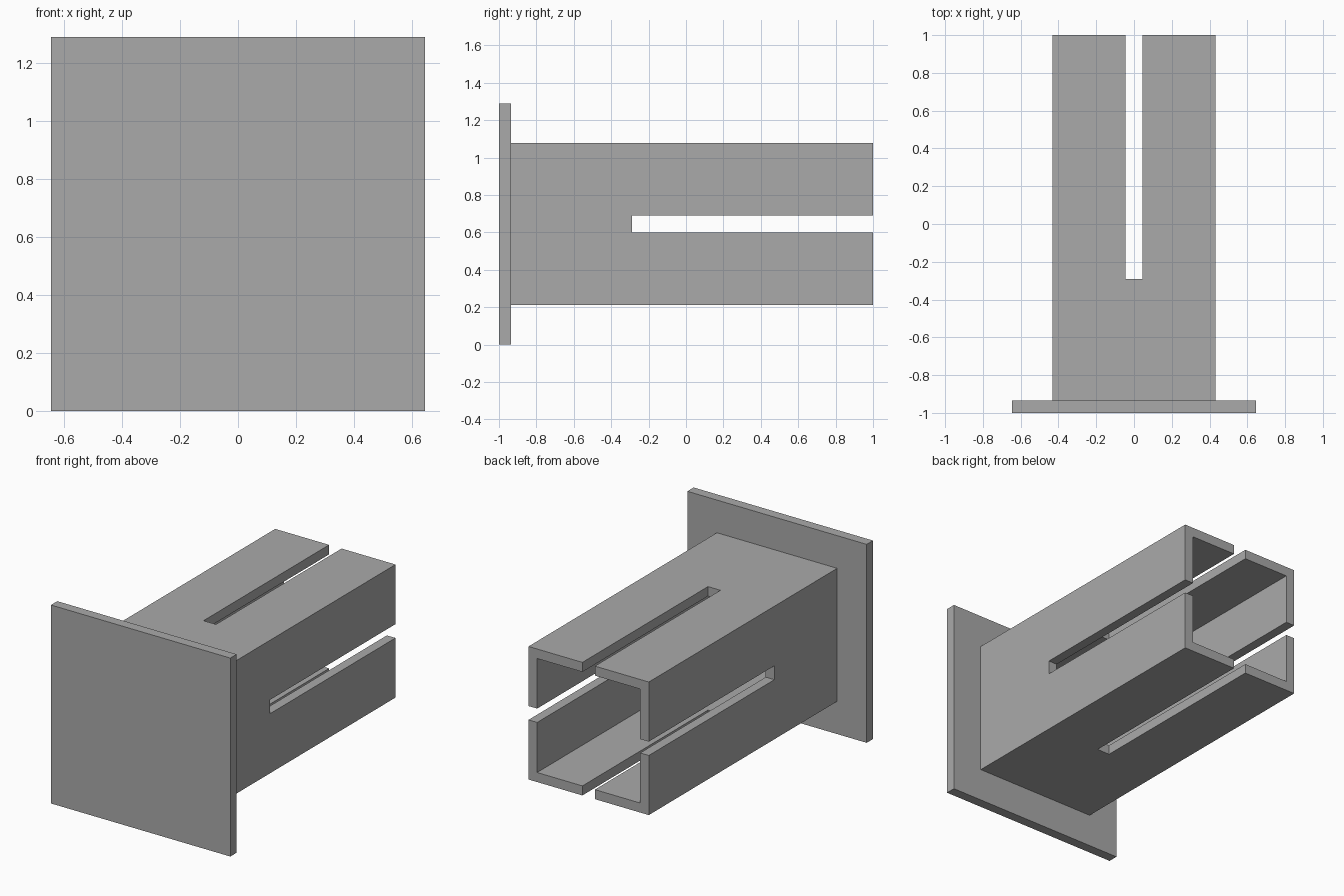
import bpy

# Remove the default cube
default = bpy.data.objects.get("Cube")
if default:
    bpy.data.objects.remove(default, do_unlink=True)

PLATE = 1.29          # side of the square end plate
PLATE_BACK = -0.935   # rear face of the plate
TUBE = 0.865          # outer side of the square tube
WALL = 0.062
SLOT = 0.09
SLOT_START = -0.29
MID_Z = PLATE / 2

grey = bpy.data.materials.new("plain_grey")
grey.use_nodes = True
colour = (0.4, 0.4, 0.4, 1)
grey.diffuse_color = colour
grey.node_tree.nodes["Principled BSDF"].inputs["Base Color"].default_value = colour


def bar(name, width, height, y0, y1):
    """Box centred on the tube axis, running from y0 to y1."""
    bpy.ops.mesh.primitive_cube_add(size=1, location=(0, (y0 + y1) / 2, MID_Z))
    ob = bpy.context.object
    ob.name = name
    ob.scale = (width, y1 - y0, height)
    bpy.ops.object.transform_apply(location=False, rotation=False, scale=True)
    ob.data.materials.append(grey)
    return ob


def cut(target, cutter):
    """Subtract the cutter from the target and discard it."""
    cutter.hide_render = True
    mod = target.modifiers.new(cutter.name, "BOOLEAN")
    mod.operation = "DIFFERENCE"
    mod.solver = "EXACT"
    mod.object = cutter
    bpy.context.view_layer.objects.active = target
    bpy.ops.object.modifier_apply(modifier=mod.name)
    bpy.data.objects.remove(cutter, do_unlink=True)


# Square end plate
bar("end_plate", PLATE, PLATE, -1, PLATE_BACK)

# Hollow square tube, open at the rear
tube = bar("slotted_tube", TUBE, TUBE, PLATE_BACK, 1)
bore = TUBE - 2 * WALL
cut(tube, bar("bore_cutter", bore, bore, PLATE_BACK - 0.1, 1.1))

# Slots through all four walls, open at the rear
cut(tube, bar("upright_slot_cutter", SLOT, 1.2, SLOT_START, 1.1))
cut(tube, bar("level_slot_cutter", 1.2, SLOT, SLOT_START, 1.1))
